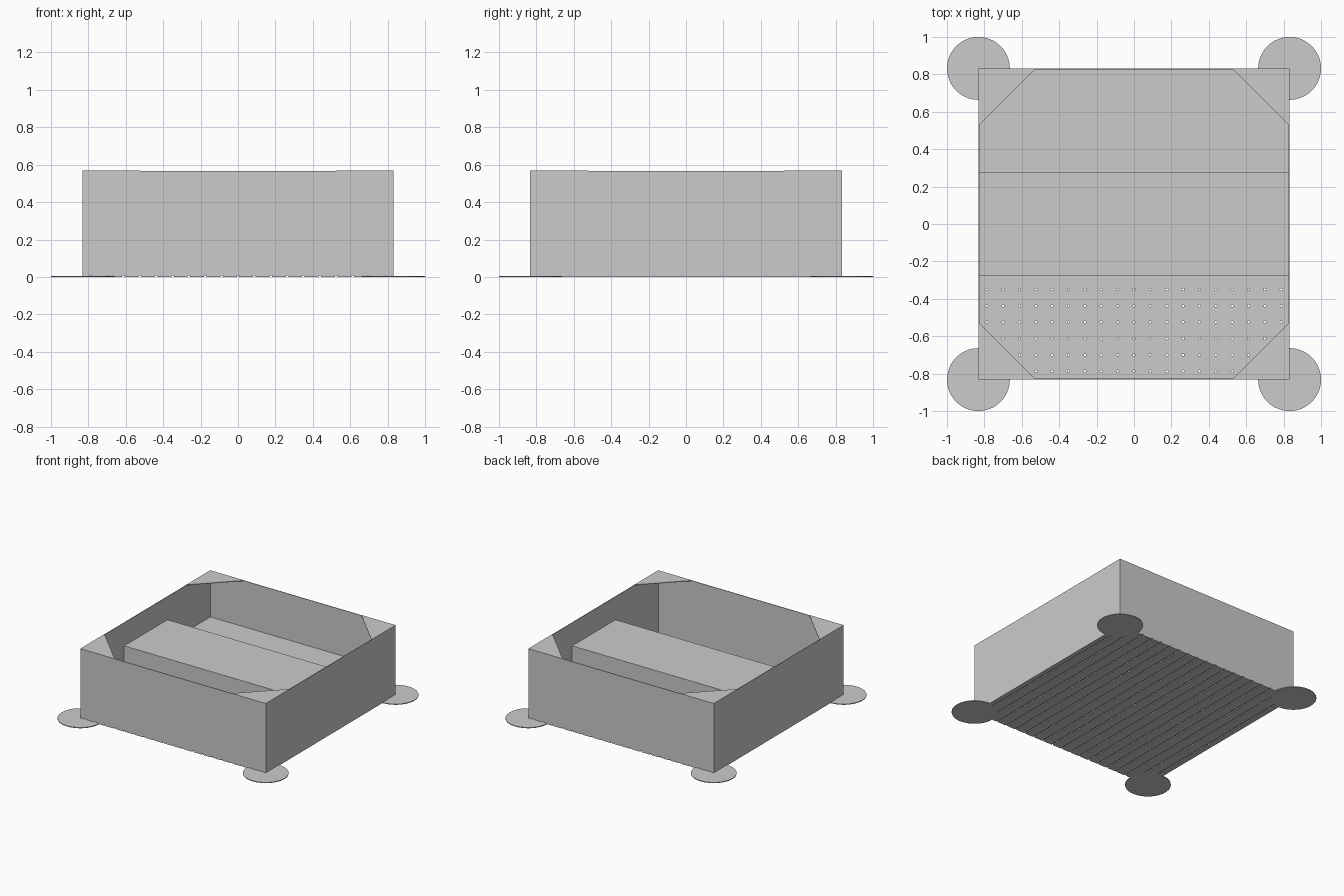
import bpy
import bmesh
from mathutils import Matrix

default = bpy.data.objects.get("Cube")
if default:
    bpy.data.objects.remove(default, do_unlink=True)

HALF, HEIGHT, WALL = 0.832, 0.567, 0.005   # tray half width, height, wall
STEP = HALF / 3                            # half depth of each compartment
PITCH, COUNT, HOLE = 0.0875, 9, 0.0065     # drain grid
GROOVE, FLOOR = 0.008, 0.014               # groove height, floor top

grey = bpy.data.materials.new("plain grey")
grey.use_nodes = True
grey.diffuse_color = (0.6, 0.6, 0.6, 1)
grey.node_tree.nodes["Principled BSDF"].inputs["Base Color"].default_value = (0.6, 0.6, 0.6, 1)


def add_box(bm, x, y, z):
    """Box from (min, max) ranges."""
    size = [b - a for a, b in (x, y, z)]
    centre = [(a + b) / 2 for a, b in (x, y, z)]
    bmesh.ops.create_cube(bm, size=1, matrix=Matrix.Translation(centre) @ Matrix.Diagonal((*size, 1)))


def add_disc(bm, x, y, z0, z1, radius, sides):
    bmesh.ops.create_cone(bm, cap_ends=True, segments=sides, radius1=radius, radius2=radius,
                          depth=z1 - z0, matrix=Matrix.Translation((x, y, (z0 + z1) / 2)))


def finish(name, bm):
    bmesh.ops.recalc_face_normals(bm, faces=bm.faces)
    mesh = bpy.data.meshes.new(name)
    bm.to_mesh(mesh)
    bm.free()
    mesh.materials.append(grey)
    obj = bpy.data.objects.new(name, mesh)
    bpy.context.collection.objects.link(obj)
    return obj


def box(name, x, y, z):
    bm = bmesh.new()
    add_box(bm, x, y, z)
    return finish(name, bm)


# Outer walls
INNER = HALF - WALL
for side, label in ((1, "left"), (-1, "right")):
    box(label + "_wall", sorted((side * INNER, side * HALF)), (-HALF, HALF), (0, HEIGHT))
for side, label in ((1, "back"), (-1, "front")):
    box(label + "_wall", (-INNER, INNER), sorted((side * INNER, side * HALF)), (GROOVE, HEIGHT))

# Perforated floor sheet
floor = box("floor_sheet", (-INNER, INNER), (-INNER, INNER), (GROOVE, FLOOR))
bm = bmesh.new()
grid = [i * PITCH for i in range(-COUNT, COUNT + 1)]
for x in grid:
    for y in grid:
        add_disc(bm, x, y, -0.01, FLOOR + 0.01, HOLE, 8)
cutter = finish("hole_cutter", bm)
cutter.hide_render = True
cut = floor.modifiers.new("holes", 'BOOLEAN')
cut.operation = 'DIFFERENCE'
cut.solver = 'EXACT'
cut.object = cutter
bpy.context.view_layer.objects.active = floor
bpy.ops.object.modifier_apply(modifier=cut.name)
bpy.data.objects.remove(cutter, do_unlink=True)

# Ribs under the floor, leaving drain grooves from front to back
bm = bmesh.new()
starts = [-INNER] + [x + HOLE for x in grid]
ends = [x - HOLE for x in grid] + [INNER]
for a, b in zip(starts, ends):
    add_box(bm, (a, b), (-HALF, HALF), (0, GROOVE))
finish("floor_ribs", bm)

# Raised steps
box("middle_step", (-INNER, INNER), (-STEP, STEP), (FLOOR, 0.38))
box("back_step", (-INNER, INNER), (STEP, INNER), (FLOOR, 0.193))

# Corner gussets and round feet
LEG = 0.308
for sx, across in ((1, "left"), (-1, "right")):
    for sy, along in ((1, "back"), (-1, "front")):
        bm = bmesh.new()
        corner = [(HALF, HALF), (HALF - LEG, HALF), (HALF, HALF - LEG)]
        face = bm.faces.new([bm.verts.new((sx * x, sy * y, HEIGHT + 0.001)) for x, y in corner])
        top = bmesh.ops.extrude_face_region(bm, geom=[face])["geom"]
        bmesh.ops.translate(bm, vec=(0, 0, -0.005),
                            verts=[v for v in top if isinstance(v, bmesh.types.BMVert)])
        finish(f"{along}_{across}_gusset", bm)

        bm = bmesh.new()
        add_disc(bm, sx * HALF, sy * HALF, 0, 0.006, 1 - HALF, 64)
        finish(f"{along}_{across}_foot", bm)
